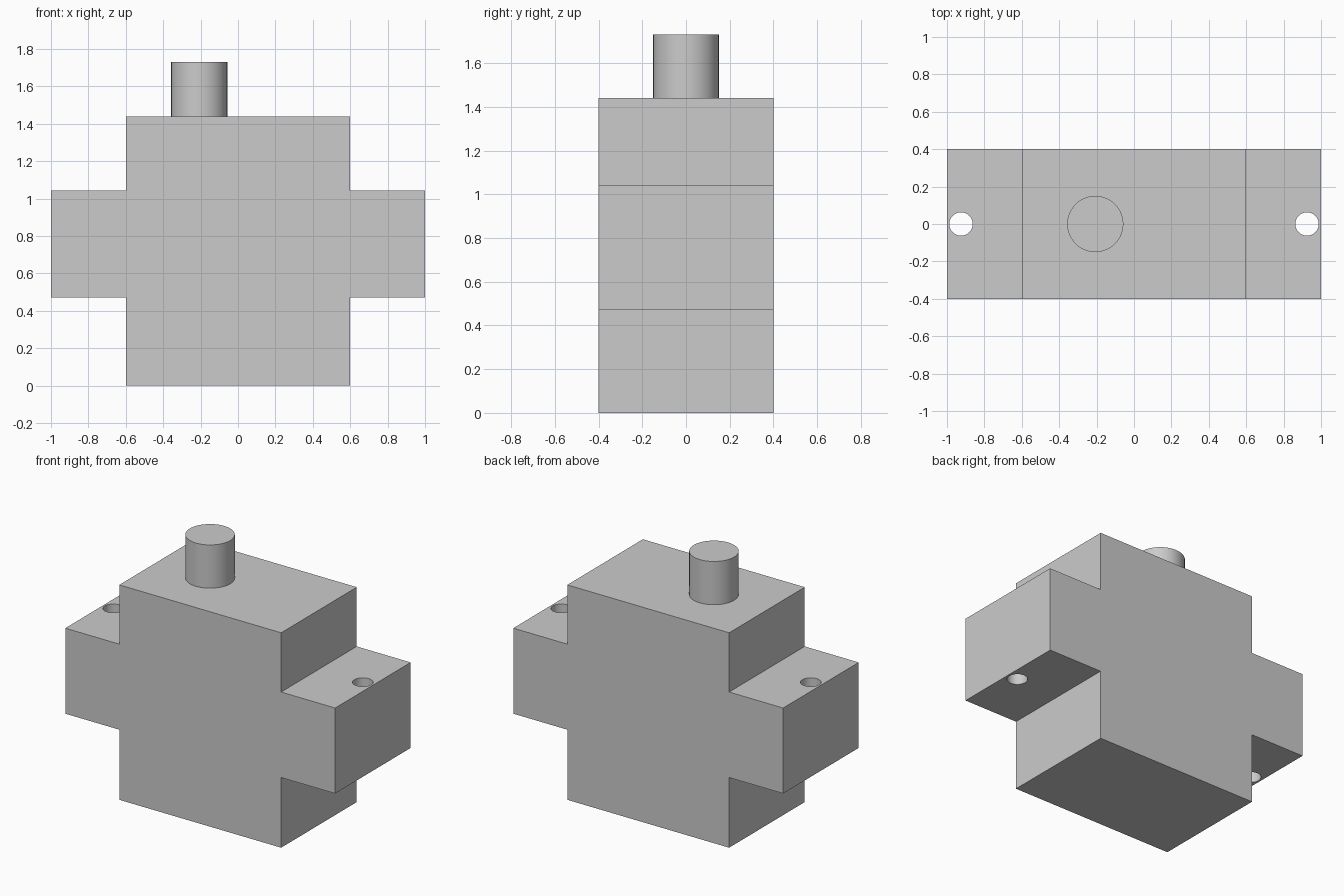
import bpy, bmesh, math

if "Cube" in bpy.data.objects:
    bpy.data.objects.remove(bpy.data.objects["Cube"])

grey = bpy.data.materials.new("light_grey")
grey.diffuse_color = (0.6, 0.6, 0.6, 1.0)
grey.use_nodes = True
grey.node_tree.nodes["Principled BSDF"].inputs["Base Color"].default_value = grey.diffuse_color


def smooth(obj):
    bpy.ops.object.select_all(action='DESELECT')
    obj.select_set(True)
    bpy.context.view_layer.objects.active = obj
    bpy.ops.object.shade_smooth_by_angle(angle=math.radians(30))


def cylinder(name, x, radius, z0, z1, sides=64):
    bpy.ops.mesh.primitive_cylinder_add(vertices=sides, radius=radius, depth=z1 - z0,
                                        location=(x, 0, (z0 + z1) / 2))
    obj = bpy.context.object
    obj.name = name
    obj.data.materials.append(grey)
    return obj


# Housing: mirrored cross-shaped profile extruded front to back
half = [(0.6, 0.0), (0.6, 0.47), (1.0, 0.47), (1.0, 1.043), (0.6, 1.043), (0.6, 1.44)]
profile = half + [(-x, z) for x, z in reversed(half)]
bm = bmesh.new()
face = bm.faces.new([bm.verts.new((x, -0.4, z)) for x, z in profile])
ext = bmesh.ops.extrude_face_region(bm, geom=[face])
bmesh.ops.translate(bm, vec=(0, 0.8, 0),
                    verts=[v for v in ext["geom"] if isinstance(v, bmesh.types.BMVert)])
bmesh.ops.recalc_face_normals(bm, faces=bm.faces)
mesh = bpy.data.meshes.new("housing")
bm.to_mesh(mesh)
bm.free()
housing = bpy.data.objects.new("housing", mesh)
bpy.context.collection.objects.link(housing)
mesh.materials.append(grey)

# Mounting holes through both ears
for side in (-1, 1):
    cutter = cylinder("hole_cutter", side * 0.925, 0.0625, 0.3, 1.2, 48)
    cutter.hide_render = True
    mod = housing.modifiers.new("mounting_hole", 'BOOLEAN')
    mod.operation = 'DIFFERENCE'
    mod.solver = 'EXACT'
    mod.object = cutter
    bpy.context.view_layer.objects.active = housing
    bpy.ops.object.modifier_apply(modifier=mod.name)
    bpy.data.objects.remove(cutter, do_unlink=True)
smooth(housing)

# Output shaft, offset to the left
smooth(cylinder("output_shaft", -0.207, 0.15, 1.43, 1.73))
